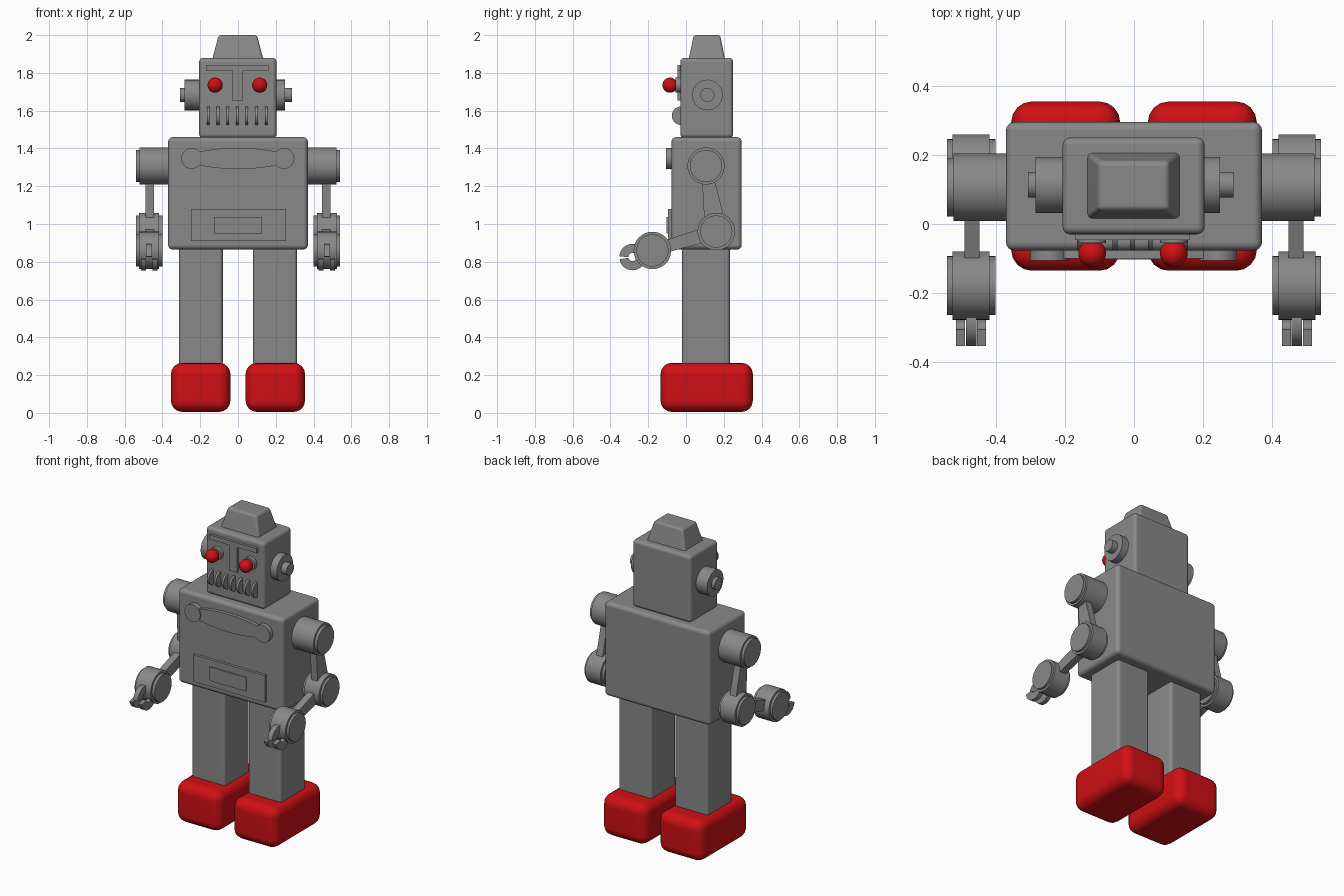
import bpy, bmesh
from math import sin, cos, pi, radians
from mathutils import Vector, Matrix

if "Cube" in bpy.data.objects:
    bpy.data.objects.remove(bpy.data.objects["Cube"], do_unlink=True)


def material(name, rgb):
    m = bpy.data.materials.new(name)
    m.use_nodes = True
    m.diffuse_color = (*rgb, 1)
    bsdf = next(n for n in m.node_tree.nodes if n.type == 'BSDF_PRINCIPLED')
    bsdf.inputs["Base Color"].default_value = (*rgb, 1)
    return m


GREY = material("grey_metal", (0.25, 0.25, 0.25))
RED = material("red_paint", (0.63, 0.005, 0.007))


def finish(name, bm, mat, weighted=False):
    bmesh.ops.recalc_face_normals(bm, faces=bm.faces)
    me = bpy.data.meshes.new(name)
    bm.to_mesh(me)
    bm.free()
    me.materials.append(mat)
    ob = bpy.data.objects.new(name, me)
    bpy.context.collection.objects.link(ob)
    bpy.ops.object.select_all(action='DESELECT')
    ob.select_set(True)
    bpy.context.view_layer.objects.active = ob
    bpy.ops.object.shade_smooth_by_angle(angle=radians(35))
    if weighted:
        ob.modifiers.new("flat_sides", 'WEIGHTED_NORMAL').keep_sharp = True
    return ob


def box(name, lo, hi, bevel=0.0, mat=GREY, segments=4, top=(1, 1)):
    """Box between two corners; top tapers the upper face."""
    lo, hi = Vector(lo), Vector(hi)
    mid, size = (lo + hi) / 2, hi - lo
    bm = bmesh.new()
    bmesh.ops.create_cube(bm, size=1)
    for v in bm.verts:
        if v.co.z > 0:
            v.co.x *= top[0]
            v.co.y *= top[1]
        v.co = mid + v.co * size
    if bevel:
        bmesh.ops.bevel(bm, geom=bm.edges[:], offset=bevel, segments=segments,
                        profile=0.5, affect='EDGES')
    return finish(name, bm, mat, bevel > 0)


def cylinder(name, axis, start, end, a, b, r, mat=GREY):
    """Cylinder on 'X' (a=y, b=z) or 'Y' (a=x, b=z)."""
    mid = (start + end) / 2
    if axis == 'X':
        place = Matrix.Translation((mid, a, b)) @ Matrix.Rotation(pi / 2, 4, 'Y')
    else:
        place = Matrix.Translation((a, mid, b)) @ Matrix.Rotation(pi / 2, 4, 'X')
    bm = bmesh.new()
    bmesh.ops.create_cone(bm, cap_ends=True, segments=48, radius1=r, radius2=r,
                          depth=abs(end - start), matrix=place)
    return finish(name, bm, mat)


def prism(name, profile, axis, start, end):
    """Extrude an outline in (y, z) along X, or in (x, z) along Y."""
    bm = bmesh.new()
    if axis == 'X':
        verts = [bm.verts.new((start, p, q)) for p, q in profile]
        step = (end - start, 0, 0)
    else:
        verts = [bm.verts.new((p, start, q)) for p, q in profile]
        step = (0, end - start, 0)
    face = bm.faces.new(verts)
    out = bmesh.ops.extrude_face_region(bm, geom=[face])
    moved = [g for g in out["geom"] if isinstance(g, bmesh.types.BMVert)]
    bmesh.ops.translate(bm, verts=moved, vec=step)
    return finish(name, bm, GREY)


def arc(cy, cz, r, a0, a1, n=16):
    steps = [radians(a0 + (a1 - a0) * i / n) for i in range(n + 1)]
    return [(cy + r * cos(t), cz + r * sin(t)) for t in steps]


def strut(name, p, q, w0, w1, x0, x1):
    """Flat arm bar between two joints in the y-z plane."""
    p, q = Vector(p), Vector(q)
    d = (q - p).normalized()
    n = Vector((-d.y, d.x))
    prism(name, [p + n * w0, q + n * w1, q - n * w1, p - n * w0], 'X', x0, x1)


# Body
box("torso", (-0.37, -0.077, 0.865), (0.37, 0.295, 1.46), 0.025)
box("head", (-0.206, -0.03, 1.455), (0.204, 0.25, 1.88), 0.022)
box("head_cap", (-0.138, 0.013, 1.865), (0.136, 0.208, 2.0), 0.014, top=(0.74, 0.72))

# Face: brow, nose, eyes and grille
box("brow", (-0.17, -0.046, 1.813), (0.162, -0.02, 1.842))
box("nose", (-0.032, -0.046, 1.653), (0.026, -0.02, 1.813))
for side, x in (("right", -0.121), ("left", 0.115)):
    cylinder(side + "_eye_socket", 'Y', -0.055, -0.02, x, 1.735, 0.04)
    bm = bmesh.new()
    bmesh.ops.create_uvsphere(bm, u_segments=32, v_segments=16, radius=0.04,
                              matrix=Matrix.Translation((x, -0.085, 1.735)))
    finish(side + "_eye", bm, RED)
for i in range(7):
    x = -0.157 + i * 0.051
    cylinder(f"grille_fin_{i + 1}", 'X', x - 0.007, x + 0.007, -0.026, 1.573, 0.049)

# Chest ornament and belly panel
lens = [(0.26 * cos(t), 1.347 + 0.056 * sin(t))
        for t in (2 * pi * i / 48 for i in range(48))]
prism("chest_lens", lens, 'Y', -0.1, -0.06)
for side, x in (("right", -0.245), ("left", 0.243)):
    cylinder(side + "_chest_knob", 'Y', -0.106, -0.06, x, 1.347, 0.055)
box("belly_panel", (-0.249, -0.094, 0.91), (0.254, -0.06, 1.08))
box("belly_window", (-0.127, -0.103, 0.95), (0.127, -0.06, 1.037))

# Ears
for side, s, disc, stud in (("right", -1, 0.284, 0.306), ("left", 1, 0.249, 0.287)):
    cylinder(side + "_ear", 'X', s * 0.19, s * disc, 0.113, 1.683, 0.081)
    cylinder(side + "_ear_stud", 'X', s * 0.2, s * stud, 0.113, 1.683, 0.037)

# Legs and arms, repeated on both sides
shoulder, elbow, wrist = (0.106, 1.307), (0.16, 0.96), (-0.178, 0.86)
for side, s in (("right", -1), ("left", 1)):
    xs = sorted((s * 0.08, s * 0.313))
    box(side + "_leg", (xs[0], -0.02, 0.25), (xs[1], 0.233, 0.88), 0.02)
    box(side + "_leg_base", (xs[0] + 0.02, 0, 0.24), (xs[1] - 0.02, 0.213, 0.275))
    xs = sorted((s * 0.04, s * 0.355))
    box(side + "_foot", (xs[0], -0.135, 0.005), (xs[1], 0.354, 0.265), 0.06, RED)

    cylinder(side + "_shoulder", 'X', s * 0.36, s * 0.522, *shoulder, 0.098)
    cylinder(side + "_shoulder_cap", 'X', s * 0.5, s * 0.54, *shoulder, 0.085)
    for joint, centre in (("elbow", elbow), ("wrist", wrist)):
        cylinder(f"{side}_{joint}", 'X', s * 0.418, s * 0.525, *centre, 0.099)
        cylinder(f"{side}_{joint}_cap", 'X', s * 0.4, s * 0.54, *centre, 0.085)
    strut(side + "_upper_arm", shoulder, elbow, 0.025, 0.06, s * 0.446, s * 0.49)
    strut(side + "_forearm", elbow, wrist, 0.04, 0.03, s * 0.446, s * 0.49)

    # Claw: one upper hook between two lower hooks
    cy, cz = -0.283, 0.825
    upper = arc(cy, cz, 0.07, 10, 178) + arc(cy, cz, 0.022, 178, 10)
    lower = arc(cy, cz, 0.07, 190, 370) + arc(cy, cz, 0.022, 370, 190)
    prism(side + "_upper_claw", upper, 'X', s * 0.455, s * 0.486)
    prism(side + "_inner_claw", lower, 'X', s * 0.427, s * 0.453)
    prism(side + "_outer_claw", lower, 'X', s * 0.488, s * 0.514)
